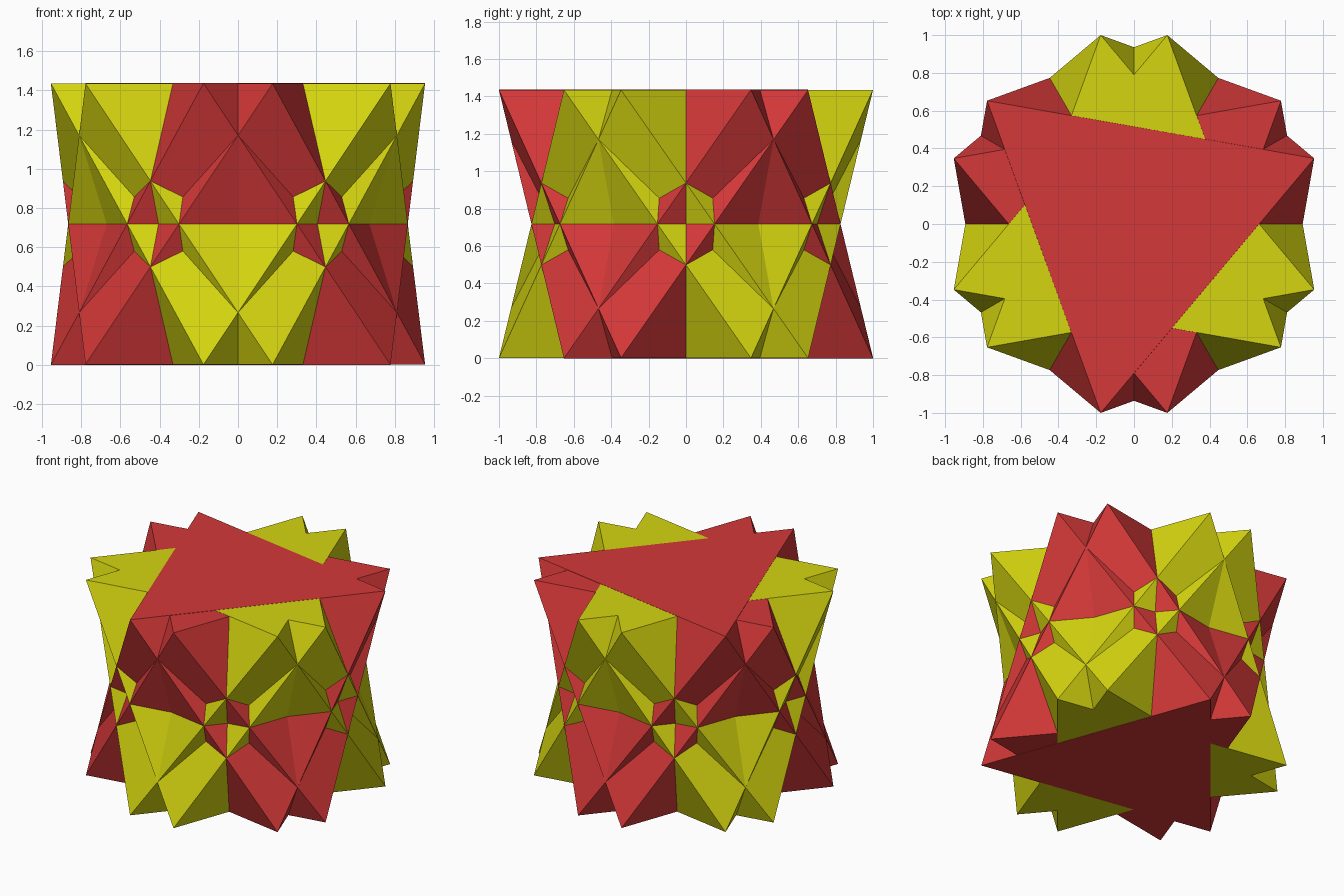
import bpy
import bmesh
import math

cube = bpy.data.objects.get("Cube")
if cube:
    bpy.data.objects.remove(cube, do_unlink=True)

RADIUS = 1 / math.sin(math.radians(80))   # circumradius of each end triangle
HEIGHT = RADIUS * math.sqrt(2)            # makes the side faces equilateral


def make_material(name, colour):
    mat = bpy.data.materials.new(name)
    mat.use_nodes = True
    mat.diffuse_color = colour
    mat.node_tree.nodes["Principled BSDF"].inputs["Base Color"].default_value = colour
    return mat


red = make_material("red", (0.66, 0.04, 0.04, 1))
yellow = make_material("yellow", (0.66, 0.66, 0.005, 1))


def octahedron(name, top_angle, inset, mat):
    """Regular octahedron standing on a face; inset keeps the caps from coinciding."""
    bm = bmesh.new()

    def ring(start, z):
        return [bm.verts.new((RADIUS * math.cos(a), RADIUS * math.sin(a), z))
                for a in (math.radians(start + 120 * i) for i in range(3))]

    top = ring(top_angle, HEIGHT - inset)
    base = ring(top_angle + 60, inset)
    bm.faces.new(top)
    bm.faces.new(base[::-1])
    for i in range(3):
        j = (i + 1) % 3
        bm.faces.new((top[i], base[i], top[j]))
        bm.faces.new((base[i], base[j], top[j]))
    bmesh.ops.recalc_face_normals(bm, faces=bm.faces)
    mesh = bpy.data.meshes.new(name)
    bm.to_mesh(mesh)
    bm.free()
    mesh.materials.append(mat)
    bpy.context.collection.objects.link(bpy.data.objects.new(name, mesh))


# Four interlocking octahedra sharing the vertical axis
octahedron("red_octahedron_outer", 20, 0.0, red)
octahedron("yellow_octahedron_a", 80, 0.001, yellow)
octahedron("yellow_octahedron_b", 100, 0.001, yellow)
octahedron("red_octahedron_inner", 40, 0.002, red)
